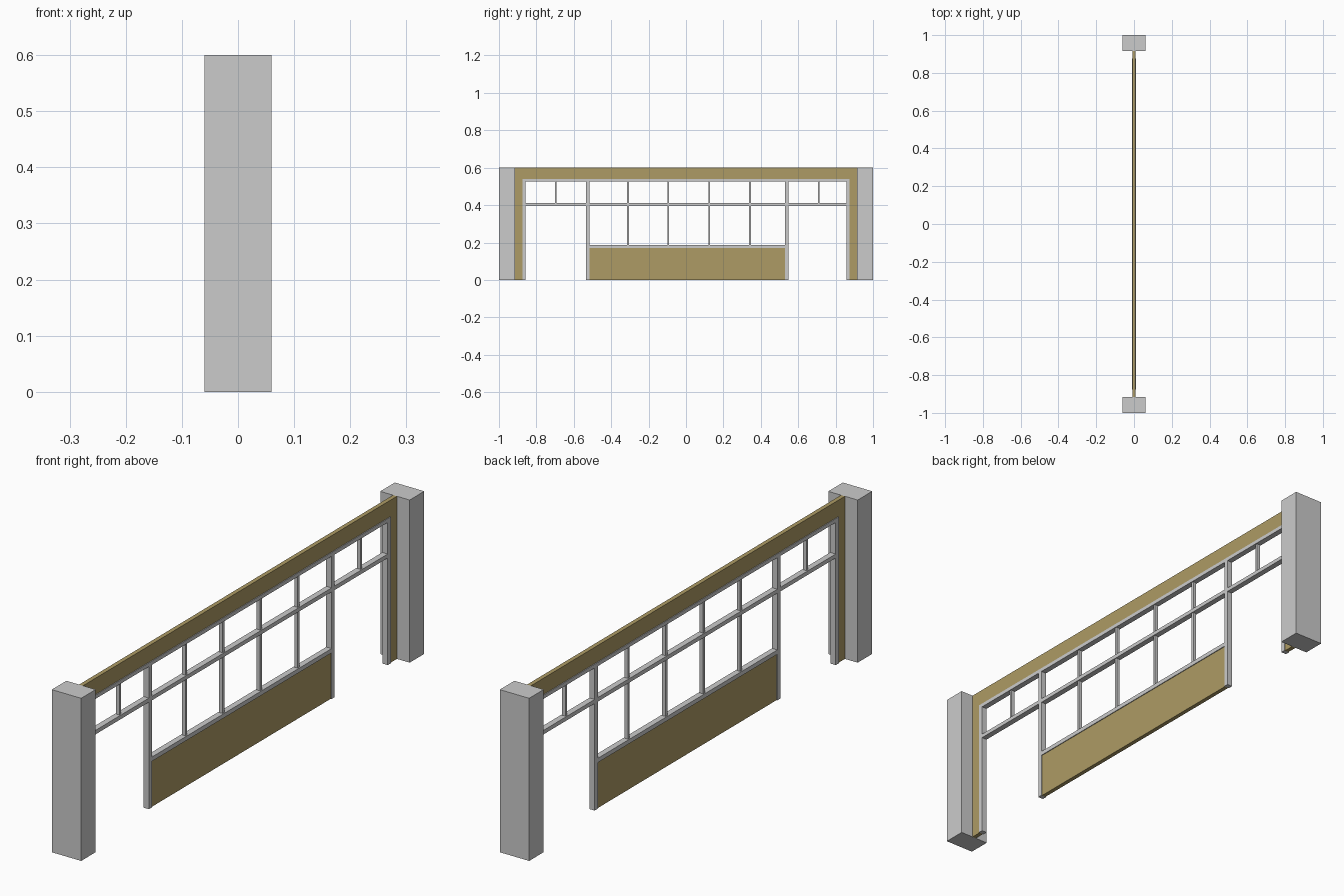
import bpy

if "Cube" in bpy.data.objects:
    bpy.data.objects.remove(bpy.data.objects["Cube"])

gold = bpy.data.materials.new("tan_panel")
gold.diffuse_color = (0.42, 0.33, 0.13, 1)
gold.use_nodes = True
gold.node_tree.nodes["Principled BSDF"].inputs["Base Color"].default_value = gold.diffuse_color


def box(name, half_x, y0, y1, z0, z1, mat=None):
    bpy.ops.mesh.primitive_cube_add(size=1, location=(0, (y0 + y1) / 2, (z0 + z1) / 2))
    ob = bpy.context.object
    ob.name = name
    ob.scale = (2 * half_x, y1 - y0, z1 - z0)
    bpy.ops.object.transform_apply(location=False, rotation=False, scale=True)
    if mat:
        ob.data.materials.append(mat)
    return ob


BAR, PANEL, THIN = 0.011, 0.008, 0.007   # half depths in x

# End posts, tan side strips and grey jambs
for s, side in ((-1, "left"), (1, "right")):
    for name, hx, a, b, top, mat in (
            ("post", 0.06, 0.915, 1.0, 0.6, None),
            ("side_strip", PANEL, 0.875, 0.915, 0.54, gold),
            ("jamb", BAR, 0.857, 0.875, 0.54, None)):
        y0, y1 = sorted((s * a, s * b))
        box(f"{side}_{name}", hx, y0, y1, 0, top, mat)

# Tan header beam and the grey rail under it
box("header_beam", PANEL, -0.915, 0.915, 0.54, 0.6, gold)
box("head_rail", BAR, -0.857, 0.857, 0.526, 0.54)

# Main mullions down to the floor
box("left_mullion", BAR, -0.535, -0.517, 0, 0.526)
box("right_mullion", BAR, 0.53, 0.548, 0, 0.526)

# Transom rail in three lengths, sill and lower panel
for i, (a, b) in enumerate(((-0.857, -0.535), (-0.517, 0.53), (0.548, 0.857))):
    box(f"transom_rail_{i}", BAR, a, b, 0.395, 0.41)
box("sill_rail", BAR, -0.517, 0.53, 0.17, 0.186)
box("lower_panel", PANEL, -0.517, 0.53, 0, 0.17, gold)

# Thin glazing bars
for i, y in enumerate((-0.311, -0.095, 0.124, 0.343)):
    box(f"lower_glazing_bar_{i}", THIN, y - 0.005, y + 0.005, 0.186, 0.395)
    box(f"upper_glazing_bar_{i}", THIN, y - 0.005, y + 0.005, 0.41, 0.526)
for i, y in enumerate((-0.697, 0.709)):
    box(f"door_glazing_bar_{i}", THIN, y - 0.004, y + 0.004, 0.41, 0.526)
